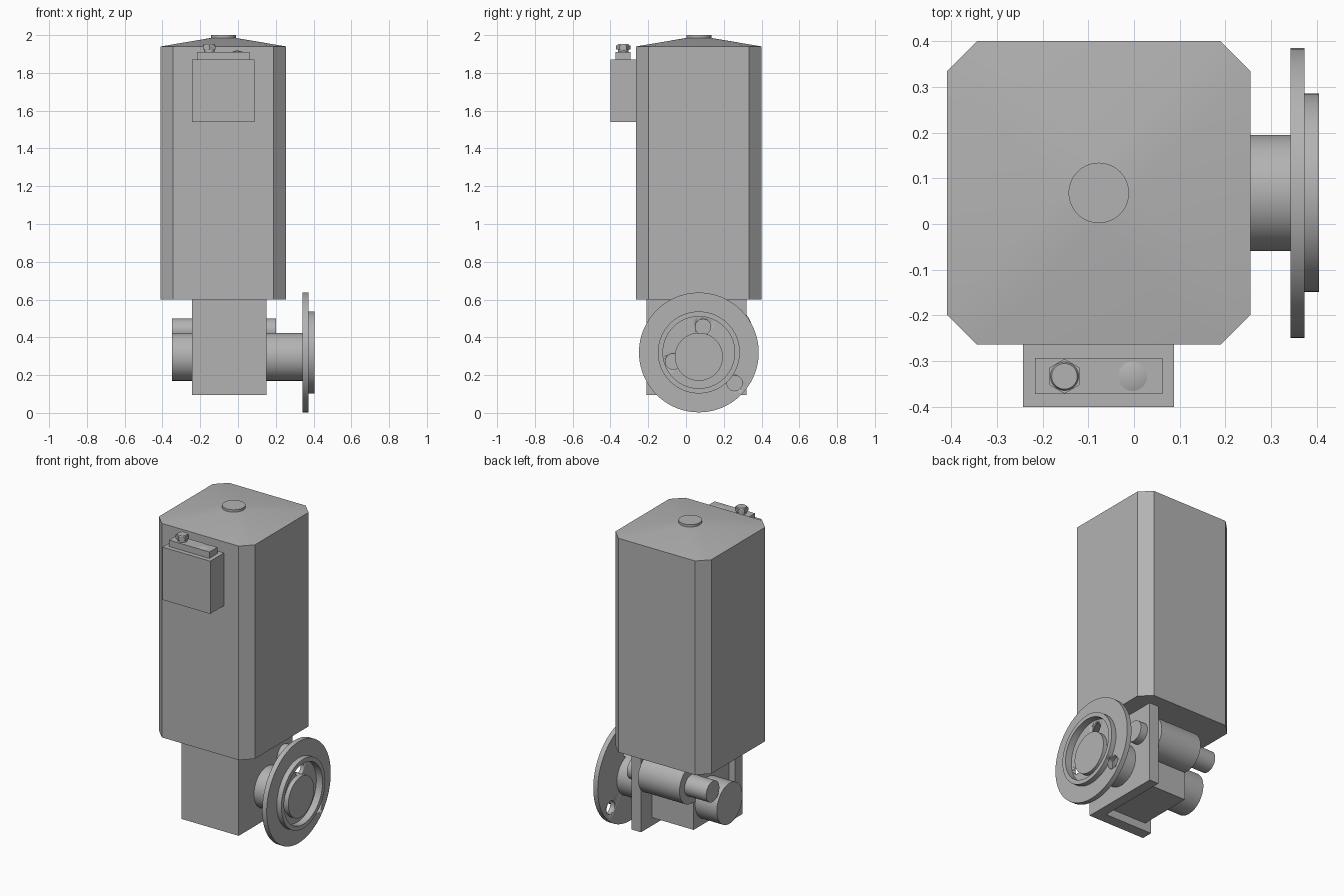
import bpy, bmesh, math
from mathutils import Matrix, Vector

cube = bpy.data.objects.get("Cube")
if cube:
    bpy.data.objects.remove(cube, do_unlink=True)

grey = bpy.data.materials.new("machine_grey")
grey.use_nodes = True
GREY = (0.45, 0.45, 0.45, 1)
grey.diffuse_color = GREY
grey.node_tree.nodes["Principled BSDF"].inputs["Base Color"].default_value = GREY


def finish(name, bm, smooth=True):
    bmesh.ops.recalc_face_normals(bm, faces=bm.faces)
    mesh = bpy.data.meshes.new(name)
    bm.to_mesh(mesh)
    bm.free()
    mesh.materials.append(grey)
    obj = bpy.data.objects.new(name, mesh)
    bpy.context.collection.objects.link(obj)
    if smooth:
        bpy.ops.object.select_all(action='DESELECT')
        obj.select_set(True)
        bpy.context.view_layer.objects.active = obj
        bpy.ops.object.shade_smooth_by_angle(angle=math.radians(25))
    return obj


def box(name, low, high):
    low, high = Vector(low), Vector(high)
    bm = bmesh.new()
    place = Matrix.Translation((low + high) / 2) @ Matrix.Diagonal((*(high - low), 1))
    bmesh.ops.create_cube(bm, size=1, matrix=place)
    return finish(name, bm, smooth=False)


def rod(name, axis, center, start, end, r1, r2=None, sides=64):
    """Cylinder or cone along 'X' or 'Z'; center holds the other two coordinates."""
    bm = bmesh.new()
    mid = (start + end) / 2
    if axis == 'X':
        place = Matrix.Translation((mid, *center)) @ Matrix.Rotation(math.pi / 2, 4, 'Y')
    else:
        place = Matrix.Translation((*center, mid))
    bmesh.ops.create_cone(bm, cap_ends=True, segments=sides, radius1=r1,
                          radius2=r1 if r2 is None else r2, depth=end - start, matrix=place)
    return finish(name, bm)


# Motor housing: chamfered square column with a shallow roof rising to the cap
CX, CY, HALF, CUT = -0.077, 0.068, 0.332, 0.066
CAP_R = 0.066
bm = bmesh.new()
for z in (0.6, 1.94):
    for sx in (-1, 1):
        for sy in (-1, 1):
            bm.verts.new((CX + sx * HALF, CY + sy * (HALF - CUT), z))
            bm.verts.new((CX + sx * (HALF - CUT), CY + sy * HALF, z))
for i in range(48):
    a = math.tau * i / 48
    bm.verts.new((CX + CAP_R * math.cos(a), CY + CAP_R * math.sin(a), 1.985))
bmesh.ops.convex_hull(bm, input=bm.verts)
bmesh.ops.dissolve_limit(bm, angle_limit=0.002, verts=bm.verts, edges=bm.edges)
finish("motor_housing", bm)
rod("roof_cap", 'Z', (CX, CY), 1.98, 2.0, CAP_R)

# Terminal box with lid, hex plug and small cone
box("terminal_box", (-0.243, -0.4, 1.54), (0.088, -0.26, 1.87))
box("terminal_lid", (-0.217, -0.372, 1.87), (0.062, -0.293, 1.91))
PLUG = (-0.152, -0.333)
rod("plug_neck", 'Z', PLUG, 1.91, 1.93, 0.028, sides=32)
rod("plug_head", 'Z', PLUG, 1.925, 1.946, 0.038, sides=6)
rod("plug_top", 'Z', PLUG, 1.946, 1.952, 0.031, 0.028, sides=32)
rod("lid_cone", 'Z', (-0.003, -0.333), 1.91, 1.92, 0.032, 0, sides=32)

# Gearbox: two mounting plates around a gear block and a worm barrel
box("front_plate", (-0.243, -0.21, 0.095), (0.152, -0.14, 0.6))
box("side_plate", (0.088, -0.14, 0.095), (0.152, 0.32, 0.6))
box("gear_block", (-0.2, -0.14, 0.145), (0.088, 0.21, 0.6))
rod("worm_barrel", 'X', (0.23, 0.44), -0.2, 0.088, 0.12)
rod("worm_shaft", 'X', (0.235, 0.435), -0.35, 0.2, 0.065)
SHAFT = (0.068, 0.297)
rod("output_shaft", 'X', SHAFT, -0.35, 0.39, 0.127)

# Output flange: turned profile (radius, x) with a raised hollow boss
FY, FZ = 0.068, 0.32
profile = [(0, 0.342), (0.317, 0.342), (0.317, 0.373), (0.217, 0.373),
           (0.217, 0.405), (0.19, 0.405), (0.19, 0.362), (0, 0.362)]
bm = bmesh.new()
points = [bm.verts.new((x, FY, FZ + r)) for r, x in profile]
edges = [bm.edges.new(pair) for pair in zip(points, points[1:])]
bmesh.ops.spin(bm, geom=points + edges, cent=(0, FY, FZ), axis=(1, 0, 0),
               angle=math.tau, steps=96, use_duplicate=False)
bmesh.ops.remove_doubles(bm, verts=bm.verts, dist=0.0001)
flange = finish("output_flange", bm)

# Bolt holes through the flange
for y, z in ((0.257, 0.158), (0.09, 0.455), (-0.068, 0.272)):
    cutter = rod("bolt_hole_cutter", 'X', (y, z), 0.3, 0.38, 0.041, sides=32)
    cutter.hide_render = True
    cutter.hide_viewport = True
    cut = flange.modifiers.new("bolt_hole", 'BOOLEAN')
    cut.operation = 'DIFFERENCE'
    cut.solver = 'EXACT'
    cut.object = cutter
